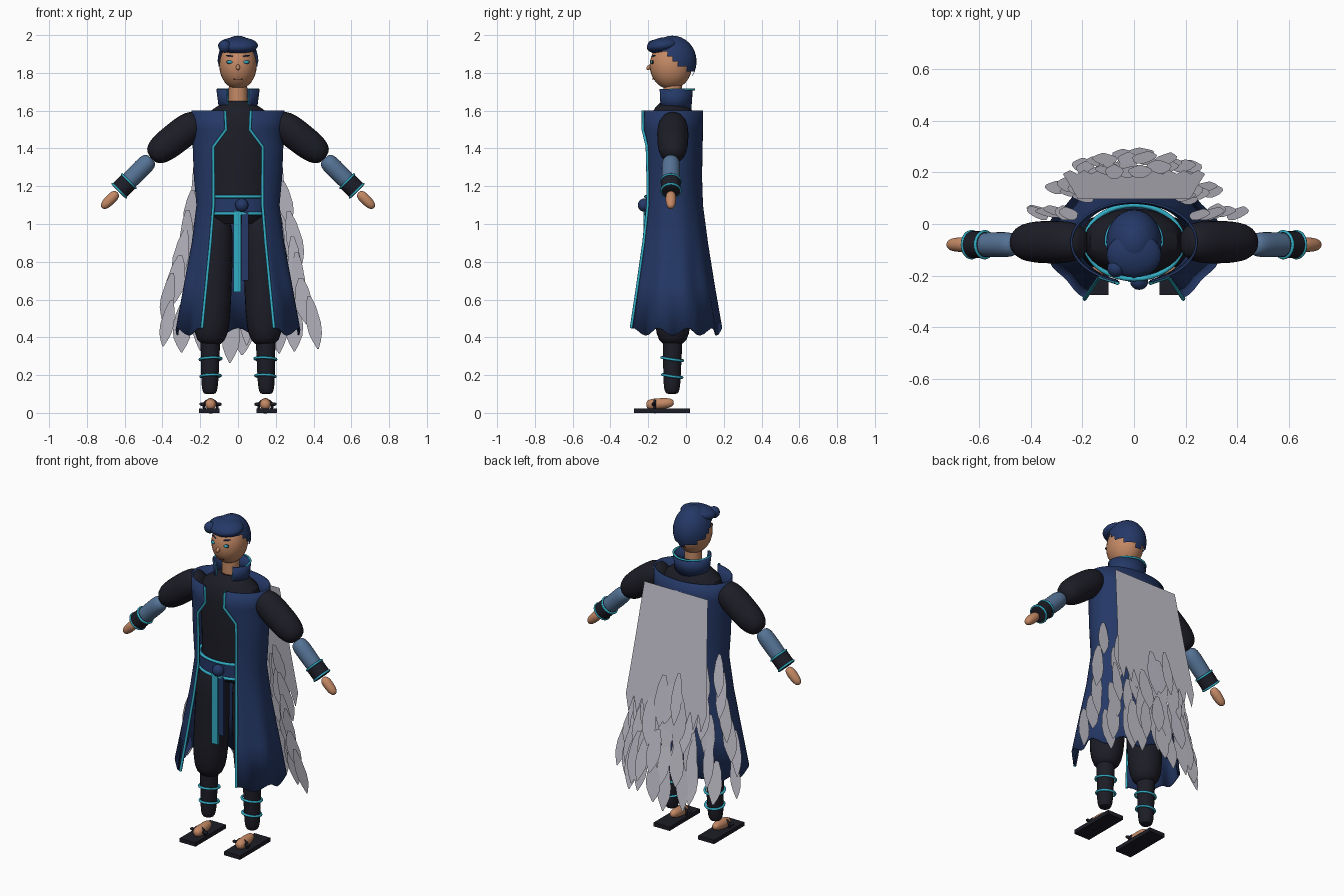
import bpy, bmesh, math, random
from mathutils import Vector, Matrix

if "Cube" in bpy.data.objects:
    bpy.data.objects.remove(bpy.data.objects["Cube"])
random.seed(4)
CY = -0.07  # depth of the body axis


def material(name, rgb):
    m = bpy.data.materials.new(name)
    m.use_nodes = True
    m.diffuse_color = (*rgb, 1)
    m.node_tree.nodes["Principled BSDF"].inputs["Base Color"].default_value = (*rgb, 1)
    return m


NAVY = material("navy cloth", (0.018, 0.040, 0.135))
BLACK = material("black cloth", (0.012, 0.012, 0.020))
TEAL = material("teal trim", (0.032, 0.42, 0.56))
SKIN = material("skin", (0.55, 0.25, 0.13))
STEEL = material("blue grey sleeve", (0.09, 0.17, 0.30))
GREY = material("grey feather", (0.55, 0.54, 0.61))
LIP = material("lip brown", (0.28, 0.11, 0.06))


def add(name, bm, mat):
    bmesh.ops.recalc_face_normals(bm, faces=bm.faces)
    me = bpy.data.meshes.new(name)
    bm.to_mesh(me)
    bm.free()
    me.materials.append(mat)
    ob = bpy.data.objects.new(name, me)
    bpy.context.collection.objects.link(ob)
    return ob


def grid(name, rows, mat, closed=False, caps=False):
    """Skin a list of equally long point rows."""
    bm = bmesh.new()
    vs = [[bm.verts.new(p) for p in row] for row in rows]
    n = len(rows[0])
    for a, b in zip(vs, vs[1:]):
        for i in range(n if closed else n - 1):
            j = (i + 1) % n
            bm.faces.new((a[i], a[j], b[j], b[i]))
    if caps:
        bm.faces.new(vs[0])
        bm.faces.new(vs[-1])
    return add(name, bm, mat)


def loft(name, secs, mat, n=32):
    """Closed elliptical sections: z, centre x, centre y, radius x, radius y."""
    rows = [[(x + rx * math.cos(t), y + ry * math.sin(t), z)
             for t in (math.tau * i / n for i in range(n))] for z, x, y, rx, ry in secs]
    return grid(name, rows, mat, True, True)


def limb(name, p, q, r0, r1, mat, power=4, n=24, steps=16):
    """Round-ended tapering limb from p to q."""
    p, q = Vector(p), Vector(q)
    rot = (q - p).to_track_quat('Z', 'Y').to_matrix()
    rows = []
    for k in range(steps + 1):
        u = -math.cos(math.pi * k / steps) * 0.999
        r = (r0 + (r1 - r0) * (u + 1) / 2) * (1 - abs(u) ** power) ** (1 / power)
        c = p.lerp(q, (u + 1) / 2)
        rows.append([c + rot @ Vector((r * math.cos(a), r * math.sin(a), 0))
                     for a in (math.tau * i / n for i in range(n))])
    return grid(name, rows, mat, True, True)


def ball(name, loc, size, mat, tilt=0, seg=28):
    bm = bmesh.new()
    m = Matrix.Translation(loc) @ Matrix.Rotation(tilt, 4, 'X') @ Matrix.Diagonal((*size, 1))
    bmesh.ops.create_uvsphere(bm, u_segments=seg, v_segments=seg // 2 + 2, radius=1, matrix=m)
    return add(name, bm, mat)


def box(name, loc, size, mat):
    bm = bmesh.new()
    bmesh.ops.create_cube(bm, size=1, matrix=Matrix.Translation(loc) @ Matrix.Diagonal((*size, 1)))
    return add(name, bm, mat)


def tube(name, pts, r, mat, cyclic=False):
    cu = bpy.data.curves.new(name, 'CURVE')
    cu.dimensions = '3D'
    cu.bevel_depth, cu.bevel_resolution = r, 2
    sp = cu.splines.new('POLY')
    sp.points.add(len(pts) - 1)
    for s, p in zip(sp.points, pts):
        s.co = (*p, 1)
    sp.use_cyclic_u = cyclic
    cu.materials.append(mat)
    ob = bpy.data.objects.new(name, cu)
    bpy.context.collection.objects.link(ob)


def ring(name, loc, axis, rx, ry, r, mat):
    rot = Vector(axis).to_track_quat('Z', 'Y').to_matrix()
    tube(name, [Vector(loc) + rot @ Vector((rx * math.cos(t), ry * math.sin(t), 0))
                for t in (math.tau * i / 36 for i in range(36))], r, mat, True)


def wall(name, secs, mat, n=60, ripple=0.0):
    """Garment open at the front: z, radius x, radius y, centre y, half opening."""
    rows = []
    for z, rx, ry, cy, w in secs:
        t0, row = math.asin(w / rx), []
        for i in range(n + 1):
            t = t0 + (math.tau - 2 * t0) * i / n
            k = 1 + max(0, 1.1 - z) * ripple * math.cos(10 * t)
            hem = 0.02 * math.cos(10 * t) if ripple and z < 0.5 else 0
            row.append((k * rx * math.sin(t), cy - k * ry * math.cos(t), z + hem))
        rows.append(row)
    ob = grid(name, rows, mat)
    mod = ob.modifiers.new("thickness", 'SOLIDIFY')
    mod.thickness = 0.008
    return rows


# Head, face and hair
ball("head", (0, -0.08, 1.84), (0.099, 0.112, 0.127), SKIN)
limb("neck", (0, CY, 1.58), (0, CY, 1.77), 0.052, 0.048, SKIN, 8)
hair = ball("hair_cap", (0, -0.072, 1.86), (0.108, 0.128, 0.137), NAVY, 0, 28)
bm = bmesh.new()
bm.from_mesh(hair.data)
low = [f for f in bm.faces
       if f.calc_center_median().z < 1.90 - 0.72 * max(0, f.calc_center_median().y + 0.11)]
bmesh.ops.delete(bm, geom=low, context='FACES')
bm.to_mesh(hair.data)
bm.free()
ball("hair_front_roll", (0, -0.12, 1.945), (0.106, 0.088, 0.043), NAVY, 0.15)
ball("hair_curl", (-0.07, -0.172, 1.94), (0.034, 0.034, 0.034), NAVY, 0, 16)
limb("nose", (0, -0.18, 1.845), (0, -0.208, 1.818), 0.008, 0.013, SKIN, 2, 12, 8)
box("mouth", (0, -0.174, 1.768), (0.045, 0.012, 0.006), LIP)
for s in (-1, 1):
    ball("eye_rim", (s * 0.043, -0.176, 1.857), (0.019, 0.007, 0.010), BLACK, 0, 16)
    ball("eye", (s * 0.043, -0.180, 1.857), (0.016, 0.008, 0.008), TEAL, 0, 16)
    limb("eyebrow", (s * 0.026, -0.180, 1.888), (s * 0.062, -0.162, 1.893),
         0.004, 0.004, NAVY, 4, 8, 6)

# Torso, belt and sash
loft("torso", [(1.0, 0, CY, 0.13, 0.08), (1.06, 0, CY, 0.175, 0.125), (1.3, 0, CY, 0.18, 0.125),
               (1.5, 0, CY, 0.195, 0.13), (1.58, 0, CY, 0.17, 0.115), (1.62, 0, CY, 0.115, 0.09),
               (1.65, 0, CY, 0.06, 0.06)], BLACK)
loft("belt", [(1.05, 0, CY, 0.19, 0.142), (1.145, 0, CY, 0.19, 0.142)], NAVY)
for z in (1.055, 1.145):
    ring("belt_trim", (0, CY, z), (0, 0, 1), 0.19, 0.143, 0.009, TEAL)
ball("sash_knot", (0.02, -0.222, 1.10), (0.035, 0.033, 0.035), NAVY, 0, 16)
box("sash_teal", (-0.003, -0.218, 0.855), (0.04, 0.012, 0.43), TEAL)
box("sash_navy", (0.037, -0.212, 0.88), (0.036, 0.012, 0.36), NAVY)

# Long open coat with trimmed lapels
coat = wall("coat", [(1.6, 0.246, 0.16, CY, 0.068), (1.5, 0.243, 0.16, CY, 0.063),
                     (1.41, 0.24, 0.158, CY, 0.13), (1.25, 0.234, 0.155, CY, 0.13),
                     (1.1, 0.22, 0.16, CY, 0.13), (0.9, 0.247, 0.185, CY, 0.145),
                     (0.68, 0.29, 0.218, CY, 0.165), (0.43, 0.333, 0.255, CY, 0.186)],
            NAVY, ripple=0.04)
for side in (0, -1):
    tube("lapel_trim", [Vector(r[side]) - Vector((0, 0.003, 0)) for r in coat], 0.008, TEAL)

# Stand collar, with a trim arc around the back of the neck
collar = wall("collar", [(1.6, 0.092, 0.08, -0.06, 0.05), (1.715, 0.107, 0.088, -0.06, 0.06)], NAVY, 40)
for side in (0, -1):
    tube("collar_edge", [r[side] for r in collar], 0.004, TEAL)
tube("collar_trim", [(0.108 * math.cos(t), CY + 0.112 * math.sin(t), 1.712)
                     for t in (-0.12 + (math.pi + 0.24) * i / 24 for i in range(25))], 0.006, TEAL)

# Arms, legs and sandals
for s in (-1, 1):
    def arm(t):
        return Vector((s * (0.47 + 0.24 * t), CY - 0.01, 1.335 - 0.24 * t))
    along = arm(1) - arm(0)
    limb("upper_arm", (s * 0.195, CY, 1.56), (s * 0.462, CY, 1.352), 0.085, 0.079, BLACK, 3)
    limb("forearm", arm(-0.05), arm(0.6), 0.05, 0.046, STEEL, 4)
    limb("cuff", arm(0.43), arm(0.68), 0.052, 0.052, BLACK, 14)
    for t in (0.45, 0.66):
        ring("cuff_trim", arm(t), along, 0.051, 0.051, 0.006, TEAL)
    limb("hand", arm(0.70), arm(1.04), 0.030, 0.025, SKIN, 2.6)

    x = s * 0.145
    limb("trouser_leg", (s * 0.115, CY, 1.06), (x, CY, 0.36), 0.095, 0.10, BLACK, 4)
    limb("shin", (x, CY, 0.48), (x + s * 0.005, CY - 0.005, 0.10), 0.055, 0.043, BLACK, 6)
    for z, r in ((0.285, 0.057), (0.195, 0.053)):
        ring("shin_trim", (x, CY - 0.003, z), (s * 0.04, 0.15, 1), r, r, 0.007, TEAL)
    box("sandal_sole", (s * 0.152, -0.127, 0.012), (0.108, 0.295, 0.024), BLACK)
    limb("foot", (x, -0.065, 0.055), (x, -0.21, 0.042), 0.026, 0.032, SKIN, 3)
    ring("sandal_strap", (x, -0.165, 0.036), (0, 1, 0), 0.036, 0.032, 0.007, BLACK)
    limb("strap_bar", (x - 0.058, -0.172, 0.046), (x + 0.058, -0.172, 0.046),
         0.010, 0.010, BLACK, 8, 10, 6)


# Feathered cape: flat top panel with a ragged edge
def cape_y(z):
    return 0.095 + 0.145 * (1.55 - z)


cols = 20
panel = []
for z, half in ((1.54, 0.217), (1.2, 0.245), (0.98, 0.265), (0.87, 0.275)):
    row = []
    for i in range(cols + 1):
        zz = z - (0.10 * (i % 2) if z < 0.9 else 0)
        row.append((half * (2 * i / cols - 1), cape_y(zz), zz))
    panel.append(row)
grid("cape_panel", panel, GREY)


# Rows of leaf-shaped feathers, wider and further back towards the hem
LEAF = ((0, 0.25), (0.2, 0.7), (0.5, 1), (0.7, 0.9), (0.85, 0.55), (1, 0.08))


def feather(bm, x, y, z, length, width, lean, slope):
    last = None
    for v, w in LEAF:
        mid, down = x + lean * v * length, v * length
        pair = [bm.verts.new((mid + e * w * width, y + slope * down, z - down)) for e in (-1, 1)]
        if last:
            bm.faces.new((last[0], last[1], pair[1], pair[0]))
        last = pair


for i in range(6):
    bm = bmesh.new()
    half, z = 0.235 + 0.026 * i, 1.0 - 0.088 * i
    for j in range(10):
        k = (j / 4.5 - 1) + random.uniform(-0.04, 0.04)
        top = z + (0.2 - 0.03 * i) * abs(k) + random.uniform(-0.03, 0.03)
        back = cape_y(top) + random.uniform(-0.01, 0.025)
        y = 0.015 + (back - 0.015) * (1 - min(1, abs(k)) ** 2.5)
        feather(bm, half * k, y, top, random.uniform(0.23, 0.31),
                random.uniform(0.035, 0.05), 0.08 * k + random.uniform(-0.12, 0.12),
                random.uniform(0.13, 0.22))
    add("feather_row_%d" % (i + 1), bm, GREY)

# Smooth shading with sharp edges kept
bpy.ops.object.select_all(action='DESELECT')
for ob in bpy.context.scene.objects:
    if ob.type == 'MESH':
        ob.select_set(True)
        bpy.context.view_layer.objects.active = ob
bpy.ops.object.shade_smooth_by_angle(angle=math.radians(35))
